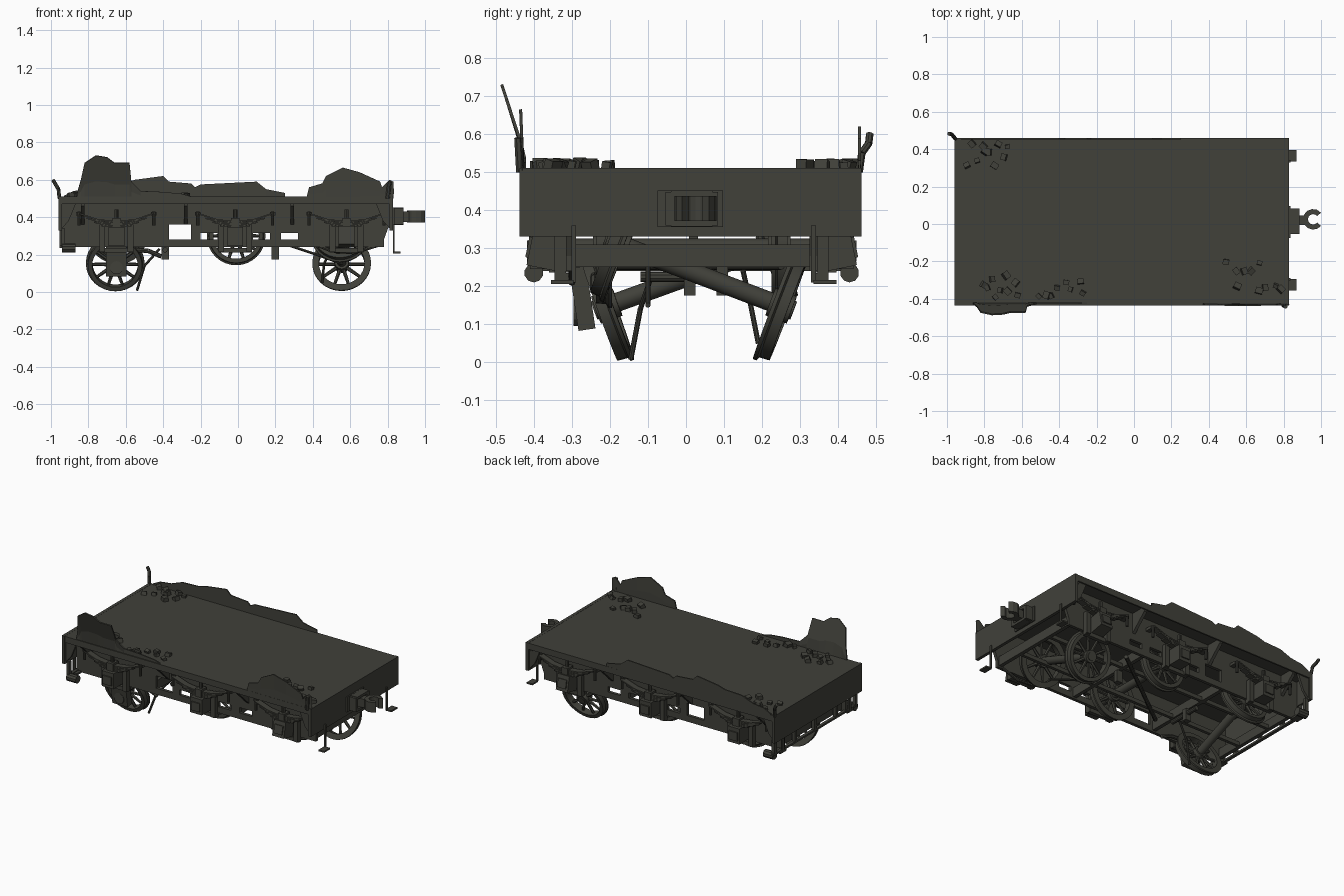
import bpy, bmesh, math, random
from mathutils import Vector, Matrix

random.seed(4)
mat = bpy.data.materials.new("sooty_olive_grey")
mat.diffuse_color = (0.052, 0.052, 0.042, 1)
YC = 0.015  # body centreline


def finish(name, bm, smooth=False):
    bmesh.ops.recalc_face_normals(bm, faces=bm.faces)
    me = bpy.data.meshes.new(name)
    bm.to_mesh(me)
    bm.free()
    ob = bpy.data.objects.new(name, me)
    bpy.context.collection.objects.link(ob)
    me.materials.append(mat)
    if smooth:
        bpy.ops.object.select_all(action='DESELECT')
        ob.select_set(True)
        bpy.context.view_layer.objects.active = ob
        bpy.ops.object.shade_smooth_by_angle(angle=math.radians(35))
    return ob


def span(bm, x0, x1, y0, y1, z0, z1, rot=None):
    c = Vector(((x0 + x1) / 2, (y0 + y1) / 2, (z0 + z1) / 2))
    m = Matrix.Translation(c) @ (rot or Matrix()) @ Matrix.Diagonal((x1 - x0, y1 - y0, z1 - z0, 1))
    bmesh.ops.create_cube(bm, size=1, matrix=m)


def rod(bm, p, q, r, n=10, r2=None):
    p, q = Vector(p), Vector(q)
    d = q - p
    m = Matrix.Translation((p + q) / 2) @ d.to_track_quat('Z', 'Y').to_matrix().to_4x4()
    bmesh.ops.create_cone(bm, cap_ends=True, segments=n, radius1=r, radius2=r if r2 is None else r2,
                          depth=d.length, matrix=m)


def path(bm, pts, r, n=8):
    for a, b in zip(pts, pts[1:]):
        rod(bm, a, b, r, n)


def prism(bm, pts, axis, a, b):
    # extrude a 2D outline along x, y or z from a to b
    def at(u, v, w):
        return {'x': (w, u, v), 'y': (u, w, v), 'z': (u, v, w)}[axis]
    lo = [bm.verts.new(at(u, v, a)) for u, v in pts]
    hi = [bm.verts.new(at(u, v, b)) for u, v in pts]
    bm.faces.new(lo)
    bm.faces.new(hi[::-1])
    for i in range(len(pts)):
        j = (i + 1) % len(pts)
        bm.faces.new((lo[i], lo[j], hi[j], hi[i]))


def lathe(bm, profile, m, n=32):
    # closed ring profile of (radius, y) turned around y
    rings = [[bm.verts.new(m @ Vector((r * math.cos(2 * math.pi * k / n), y, r * math.sin(2 * math.pi * k / n))))
              for r, y in profile] for k in range(n)]
    for k in range(n):
        a, b = rings[k], rings[(k + 1) % n]
        for i in range(len(profile)):
            j = (i + 1) % len(profile)
            bm.faces.new((a[i], a[j], b[j], b[i]))


# deck slab, side valances and end plates
bm = bmesh.new()
span(bm, -0.96, 0.83, -0.435, 0.46, 0.49, 0.51)
for y in (-0.43, 0.455):
    span(bm, -0.96, 0.83, y - 0.005, y + 0.005, 0.47, 0.495)
finish("deck", bm)
bm = bmesh.new()
for x in (-0.95, 0.82):
    span(bm, x - 0.01, x + 0.01, -0.437, 0.461, 0.33, 0.511)
    for y in (-0.415, 0.44):
        d = -0.09 if x > 0 else 0.09
        prism(bm, [(x, 0.33), (x, 0.49), (x + d, 0.49), (x + d * 0.5, 0.38)], 'y', y - 0.008, y + 0.008)
finish("end_plates", bm)

# outside frames with openings
bm = bmesh.new()
for s in (-1, 1):
    y0, y1 = sorted((YC + s * 0.31, YC + s * 0.33))
    prism(bm, [(-0.94, 0.36), (-0.94, 0.49), (0.82, 0.49), (0.81, 0.36)], 'y', y0, y1)
    span(bm, -0.94, 0.78, y0, y1, 0.24, 0.28)
    for a, b in ((-0.94, -0.37), (-0.25, -0.2), (-0.11, 0.08), (0.17, 0.23)):
        span(bm, a, b, y0, y1, 0.28, 0.361)
    prism(bm, [(0.32, 0.28), (0.32, 0.361), (0.81, 0.361), (0.78, 0.28)], 'y', y0, y1)
    for a, b in ((-0.22, -0.08), (0.07, 0.18), (0.2, 0.33)):
        span(bm, a, b, y0, y1, 0.315, 0.361)
finish("side_frames", bm)

# cross members and underside bracing
bm = bmesh.new()
for x in (-0.9, -0.4, 0.2, 0.76):
    span(bm, x - 0.012, x + 0.012, YC - 0.32, YC + 0.32, 0.25, 0.31)
for y in (-0.12, 0.14):
    span(bm, -0.9, 0.76, y - 0.01, y + 0.01, 0.25, 0.275)
rod(bm, (-0.33, -0.2, 0.255), (0.27, 0.25, 0.255), 0.012)
rod(bm, (-0.39, 0.1, 0.225), (-0.39, -0.12, 0.225), 0.014)
for x, y in ((-0.39, 0.01), (0.2, 0.095)):
    span(bm, x - 0.02, x + 0.02, y - 0.015, y + 0.015, 0.175, 0.25)
finish("cross_members", bm)

# valance support brackets along the sides
bm = bmesh.new()
for s in (-1, 1):
    for x in (-0.83, -0.28, 0.29, 0.8):
        a, b = YC + s * 0.33, YC + s * 0.435
        prism(bm, [(a, 0.36), (a, 0.49), (b, 0.49), (b, 0.46)], 'x', x - 0.01, x + 0.01)
finish("side_brackets", bm)

# spoked wheelsets: name, centre, axle direction, end length
AX = [("rear", (-0.65, 0.008, 0.226), (0.03, 0.94, 0.34)),
      ("middle", (-0.01, 0.015, 0.30), (0, 1, 0)),
      ("leading", (0.55, 0.035, 0.23), (0.02, 0.935, -0.355))]
for name, c, d in AX:
    bm = bmesh.new()
    y = Vector(d).normalized()
    x = y.cross(Vector((0, 0, 1))).normalized()
    z = x.cross(y)
    M = Matrix.Translation(c) @ Matrix((x, y, z)).transposed().to_4x4()
    e = 0.34 if name == "middle" else 0.265
    rod(bm, M @ Vector((0, -e, 0)), M @ Vector((0, e, 0)), 0.025, 14)
    for s in (-1, 1):
        o = 0.23 * s
        lathe(bm, [(0.122, o - 0.02 * s), (0.157, o - 0.02 * s), (0.157, o - 0.01 * s),
                   (0.147, o - 0.005 * s), (0.145, o + 0.022 * s), (0.122, o + 0.022 * s)], M)
        rod(bm, M @ Vector((0, o - 0.03, 0)), M @ Vector((0, o + 0.03, 0)), 0.038, 16)
        for k in range(10):
            t = 2 * math.pi * k / 10
            u = Vector((math.cos(t), 0, math.sin(t)))
            rod(bm, M @ (u * 0.03 + Vector((0, o, 0))), M @ (u * 0.128 + Vector((0, o, 0))), 0.011, 6, 0.008)
    finish(name + "_wheelset", bm, True)

# axle boxes, horn guides and leaf springs
for i, xc in enumerate((-0.65, -0.015, 0.58)):
    bm = bmesh.new()
    for s in (-1, 1):
        drop = i == 0 and s < 0
        tilt = Matrix.Rotation(s * (0.0, 0.0, 0.2)[i], 4, 'X')
        y0, y1 = sorted((YC + s * 0.33, YC + s * 0.425))
        span(bm, xc - 0.042, xc + 0.042, y0, y1, 0.245, 0.345, tilt)
        span(bm, xc - 0.03, xc + 0.03, y0 - 0.008, y1 + 0.008, 0.265, 0.32, tilt)
        for g in (-0.075, 0.075):
            span(bm, xc + g - 0.015, xc + g + 0.015, YC + s * 0.345 - 0.015, YC + s * 0.345 + 0.015, 0.215, 0.36)
        span(bm, xc - 0.09, xc + 0.09, YC + s * 0.335 - 0.012, YC + s * 0.335 + 0.012, 0.21, 0.235)
        if drop:
            span(bm, xc - 0.055, xc + 0.055, -0.295, -0.25, 0.085, 0.25, Matrix.Rotation(0.15, 4, 'X'))
            rod(bm, (xc, -0.295, 0.13), (xc, -0.25, 0.13), 0.035, 12)
    finish("axle_boxes_%d" % (i + 1), bm)
    bm = bmesh.new()
    for s in (-1, 1):
        yy = YC + s * 0.375
        for k, L in enumerate((0.2, 0.16, 0.12, 0.08)):
            zt = 0.352 + 0.009 * (3 - k)
            top = [(xc + L * t, zt + 0.045 * (t * L / 0.2) ** 2) for t in (-1, -0.5, 0, 0.5, 1)]
            prism(bm, top + [(u, v - 0.008) for u, v in reversed(top)], 'y', yy - 0.02, yy + 0.02)
        span(bm, xc - 0.022, xc + 0.022, yy - 0.028, yy + 0.028, 0.335, 0.395)
        rod(bm, (xc, yy, 0.39), (xc, yy, 0.44), 0.012)
        for e in (-0.2, 0.2):
            rod(bm, (xc + e, yy, 0.355), (xc + e, yy, 0.43), 0.009)
            span(bm, xc + e - 0.015, xc + e + 0.015, yy - 0.045 * (s > 0), yy + 0.045 * (s < 0), 0.41, 0.428)
    finish("leaf_springs_%d" % (i + 1), bm)

# brake hangers and loose rods
bm = bmesh.new()
path(bm, [(-0.42, -0.09, 0.23), (-0.5, -0.12, 0.14), (-0.54, -0.145, 0.008)], 0.007)
path(bm, [(0.5, 0.15, 0.24), (0.46, 0.17, 0.15), (0.45, 0.19, 0.05)], 0.007)
path(bm, [(0.27, -0.1, 0.25), (0.42, -0.1, 0.2), (0.56, -0.1, 0.15)], 0.007)
path(bm, [(-0.62, -0.24, 0.23), (-0.48, -0.24, 0.22), (-0.41, -0.24, 0.19)], 0.012)
path(bm, [(0.4, -0.3, 0.26), (0.5, -0.3, 0.22), (0.62, -0.3, 0.21), (0.75, -0.3, 0.25)], 0.009)
finish("brake_rods", bm)

# hanging steps at the four corners, and the low end beam
bm = bmesh.new()
for y, s in ((-0.325, -1), (0.365, 1)):
    span(bm, 0.828, 0.838, y - s * 0.03 - 0.006, y - s * 0.03 + 0.006, 0.21, 0.36)
    span(bm, 0.828, 0.868, y - 0.03, y + 0.03, 0.206, 0.216)
    span(bm, -0.955, -0.945, y - 0.012, y + 0.012, 0.24, 0.36)
    span(bm, -0.955, -0.905, y - 0.035, y + 0.03, 0.236, 0.248)
span(bm, -0.945, -0.925, -0.41, 0.45, 0.24, 0.252)
for y in (-0.4, -0.2, 0.02, 0.22, 0.43):
    span(bm, -0.945, -0.925, y - 0.012, y + 0.012, 0.25, 0.34)
for y in (-0.4, 0.43):
    rod(bm, (-0.94, y, 0.235), (-0.87, y, 0.235), 0.025, 10)
finish("end_steps", bm)

# drawbar plate, shank and open hook coupling
bm = bmesh.new()
span(bm, 0.825, 0.838, -0.075, 0.097, 0.355, 0.452)
for y in (-0.042, 0.072):
    span(bm, 0.835, 0.885, y - 0.012, y + 0.012, 0.36, 0.448)
for z in (0.365, 0.443):
    span(bm, 0.835, 0.885, -0.04, 0.07, z - 0.008, z + 0.008)
span(bm, 0.83, 0.925, -0.005, 0.045, 0.375, 0.43)
hook = []
for r, ks in ((0.055, range(0, 11)), (0.028, range(10, -1, -1))):
    for k in ks:
        t = math.radians(40 + 28 * k)
        hook.append((0.958 + r * math.cos(t), 0.025 + r * math.sin(t)))
prism(bm, hook, 'z', 0.372, 0.437)
finish("coupling", bm)

# torn remains of the side walls
F1 = [(-0.86, .53), (-0.84, .6), (-0.82, .69), (-0.76, .73), (-0.70, .72), (-0.66, .69), (-0.58, .69),
      (-0.57, .59), (-0.52, .54), (-0.4, .535), (-0.3, .525), (-0.25, .51)]
F2 = [(0.37, .52), (0.38, .56), (0.45, .58), (0.47, .62), (0.56, .665), (0.65, .64), (0.76, .59),
      (0.77, .56), (0.81, .6), (0.83, .59), (0.825, .52)]
B1 = [(-0.93, .515), (-0.88, .54), (-0.8, .55), (-0.72, .58), (-0.6, .585), (-0.55, .6), (-0.4, .62),
      (-0.37, .59), (-0.25, .58), (-0.23, .56), (-0.2, .575), (0.1, .59), (0.15, .55), (0.25, .53), (0.25, .51)]
for name, tops, y, bend in (("front_left_torn_wall", F1, -0.425, -0.33),
                            ("front_right_torn_wall", F2, -0.43, -0.04), ("back_torn_wall", B1, 0.456, 0.0)):
    bm = bmesh.new()
    cols = []
    for x, zt in tops:
        zs = [0.5, 0.5 + (zt - 0.5) * 0.4, zt]
        cols.append([bm.verts.new((x, y + bend * max(0, z - 0.55), z)) for z in zs])
    for a, b in zip(cols, cols[1:]):
        for r in range(2):
            bm.faces.new((a[r], b[r], b[r + 1], a[r + 1]))
    mod = finish(name, bm).modifiers.new("thickness", 'SOLIDIFY')
    mod.thickness, mod.offset = 0.008, 0

# bent corner posts
bm = bmesh.new()
path(bm, [(-0.955, 0.455, 0.5), (-0.96, 0.462, 0.55), (-0.975, 0.48, 0.575), (-0.99, 0.483, 0.6)], 0.01)
path(bm, [(0.8, -0.435, 0.5), (0.81, -0.44, 0.59)], 0.012)
finish("corner_posts", bm)

# lumps of rubble on the deck
bm = bmesh.new()
for cx, cy, sx, sy, n in ((-0.78, 0.37, 0.12, 0.07, 10), (-0.71, -0.33, 0.1, 0.07, 9), (-0.38, -0.34, 0.13, 0.05, 8),
                          (0.64, -0.28, 0.15, 0.09, 10)):
    for k in range(n):
        x = cx + sx * (2 * (k + random.random()) / n - 1)
        y = cy + random.uniform(-sy, sy)
        h = random.uniform(0.013, 0.02)
        r = Matrix.Rotation(random.uniform(0, 3), 4, 'Z') @ Matrix.Rotation(random.uniform(-0.4, 0.4), 4, 'X')
        span(bm, x - h, x + h, y - h * 0.8, y + h * 0.8, 0.505, 0.51 + h * 1.2, r)
finish("rubble", bm)
